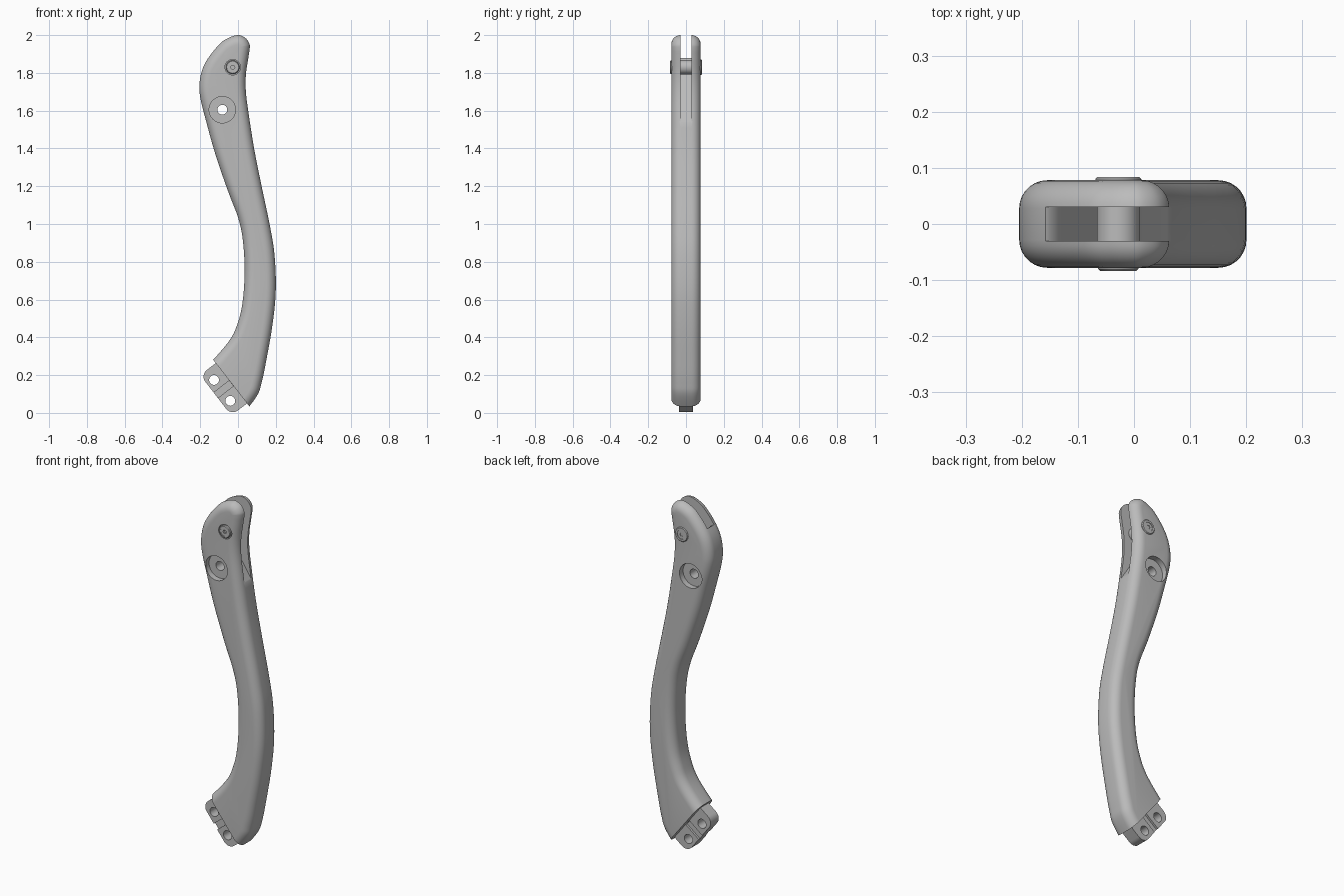
import bpy, bmesh
from math import sin, cos, pi
from mathutils import Vector

if "Cube" in bpy.data.objects:
    bpy.data.objects.remove(bpy.data.objects["Cube"])

grey = bpy.data.materials.new("satin_grey")
grey.use_nodes = True
grey.diffuse_color = (0.5, 0.5, 0.5, 1)
grey.node_tree.nodes["Principled BSDF"].inputs["Base Color"].default_value = (0.5, 0.5, 0.5, 1)


def loft(name, rings):
    """Join closed rings of 3D points, cap both ends and face outward."""
    bm = bmesh.new()
    rows = [[bm.verts.new(p) for p in ring] for ring in rings]
    count = len(rows[0])
    for low, high in zip(rows, rows[1:]):
        for i in range(count):
            j = (i + 1) % count
            bm.faces.new((low[i], low[j], high[j], high[i]))
    bm.faces.new(reversed(rows[0]))
    bm.faces.new(rows[-1])
    bm.normal_update()
    if bm.calc_volume(signed=True) < 0:
        bmesh.ops.reverse_faces(bm, faces=bm.faces[:])
    mesh = bpy.data.meshes.new(name)
    bm.to_mesh(mesh)
    bm.free()
    mesh.materials.append(grey)
    obj = bpy.data.objects.new(name, mesh)
    bpy.context.collection.objects.link(obj)
    return obj


def prism(name, outline, y0, y1):
    return loft(name, [[(x, y, z) for x, z in outline] for y in (y0, y1)])


def turned(name, center, steps, sides=40):
    """Round part along y from (radius, y) steps."""
    return loft(name, [[(center[0] + r * cos(2 * pi * i / sides), y,
                         center[1] + r * sin(2 * pi * i / sides))
                        for i in range(sides)] for r, y in steps])


def cut(obj, cutters):
    """Subtract each cutter in turn, with a second solver if one gives nothing."""
    for cutter in cutters:
        for solver in ("EXACT", "MANIFOLD"):
            mod = obj.modifiers.new("cut", "BOOLEAN")
            mod.operation = "DIFFERENCE"
            mod.solver = solver
            mod.object = cutter
            graph = bpy.context.evaluated_depsgraph_get()
            mesh = bpy.data.meshes.new_from_object(obj.evaluated_get(graph))
            obj.modifiers.clear()
            if len(mesh.polygons):
                obj.data = mesh
                break
        bpy.data.objects.remove(cutter)


def smooth(obj):
    bpy.ops.object.select_all(action="DESELECT")
    obj.select_set(True)
    bpy.context.view_layer.objects.active = obj
    bpy.ops.object.shade_smooth_by_angle(angle=0.5)


def spline(points, steps=5):
    """Catmull-Rom curve through the points."""
    pts = [Vector(p) for p in points]
    pts = [2 * pts[0] - pts[1]] + pts + [2 * pts[-1] - pts[-2]]
    out = []
    for a, b, c, d in zip(pts, pts[1:], pts[2:], pts[3:]):
        for k in range(steps):
            t = k / steps
            out.append(0.5 * (2 * b + (c - a) * t + (2 * a - 5 * b + 4 * c - d) * t * t
                              + (3 * b - a - 3 * c + d) * t ** 3))
    return out + [pts[-2]]


# Curved handle: S-shaped side outline with rounded long edges
half, radius = 0.078, 0.05
outline = spline([
    (-.22, .185), (-.055, .37), (0, .48), (.026, .6), (.035, .76), (.025, .92),
    (0, 1.035), (-.055, 1.18), (-.12, 1.37), (-.165, 1.53), (-.198, 1.66), (-.204, 1.74),
    (-.188, 1.82), (-.15, 1.89), (-.09, 1.96), (-.045, 1.988), (-.011, 1.999),
    (.016, 1.998), (.044, 1.981), (.061, 1.953), (.062, 1.926), (.055, 1.88),
    (.042, 1.79), (.042, 1.7), (.057, 1.58), (.087, 1.39), (.125, 1.2), (.167, 1),
    (.193, .84), (.2, .65), (.183, .47), (.15, .28), (.125, .16), (.097, .085), (0, -.04)])
normals = []
for i in range(len(outline)):
    t = outline[min(i + 1, len(outline) - 1)] - outline[max(i - 1, 0)]
    normals.append(Vector((t.y, -t.x)).normalized())


def inset_ring(inset, y):
    moved = [p + n * inset for p, n in zip(outline, normals)]
    return [(p.x, y, p.y) for p in moved]


arc = [k * pi / 14 for k in range(8)]
edge = [(radius * (1 - cos(a)), half - radius * (1 - sin(a))) for a in arc]
handle = loft("handle", [inset_ring(d, -y) for d, y in reversed(edge)]
              + [inset_ring(d, y) for d, y in edge])

# Frame of the slanted lower end: u along the cut, v outward
mid = Vector((-.035, .157))
along, outward = Vector((.613, -.79)), Vector((-.79, -.613))


def place(u, v):
    return tuple(mid + along * u + outward * v)


# Slanted end, top slot, stepped through hole and pin clearance
end = prism("end_cutter", [place(-.4, 0), place(.4, 0), place(.4, .4), place(-.4, .4)], -.2, .2)
slot = prism("slot_cutter", [(-.4, 1.885), (-.17, 1.885), (-.15, 1.875), (-.135, 1.855),
                             (-.125, 1.835), (.06, 1.545), (.11, 1.467), (.4, 1.467),
                             (.4, 2.2), (-.4, 2.2)], -.03, .03)
eye, pivot = (-.083, 1.605), (-.028, 1.83)
cut(handle, [end, slot,
             turned("eye_cutter", eye, [(.026, -.2), (.026, .2)]),
             turned("front_recess_cutter", eye, [(.07, -.2), (.07, -.045)]),
             turned("back_recess_cutter", eye, [(.07, .045), (.07, .2)]),
             turned("pin_clearance_cutter", pivot, [(.041, -.2), (.041, -.065)])])
smooth(handle)

# Cross pin with a stepped, socketed head at both ends
smooth(turned("pin_shaft", pivot, [(.038, -.066), (.038, .066)]))
for name, side, size in (("front_pin_head", -1, .036), ("back_pin_head", 1, .041)):
    head = turned(name, pivot, [(size, side * .06), (size, side * .08),
                                (size - .004, side * .084)])
    cut(head, [turned("ring_cutter", pivot, [(.026, side * .081), (.026, side * .1)]),
               turned("socket_cutter", pivot, [(.011, side * .068), (.011, side * .1)], 6)])
    smooth(head)

# Mounting tang with rounded corners, two holes and a groove on each face
corner = .045
tang_outline = [place(.135, -.05), place(.135, .06)]
for center, start in ((.09, 0), (-.09, pi / 2)):
    for k in range(1, 9):
        a = start + k * pi / 16
        tang_outline.append(place(center + corner * cos(a), .06 + corner * sin(a)))
tang_outline.append(place(-.135, -.05))
tang = prism("mounting_tang", tang_outline, -.037, .037)
cutters = [turned("hole_cutter", place(u, .062), [(.026, -.1), (.026, .1)])
           for u in (-.07, .07)]
groove = [place(u, v) for u, v in ((-.018, .001), (.018, .001), (.018, .2), (-.018, .2))]
for side in (-1, 1):
    cutters.append(prism("groove_cutter", groove, side * .025, side * .1))
cut(tang, cutters)
smooth(tang)
